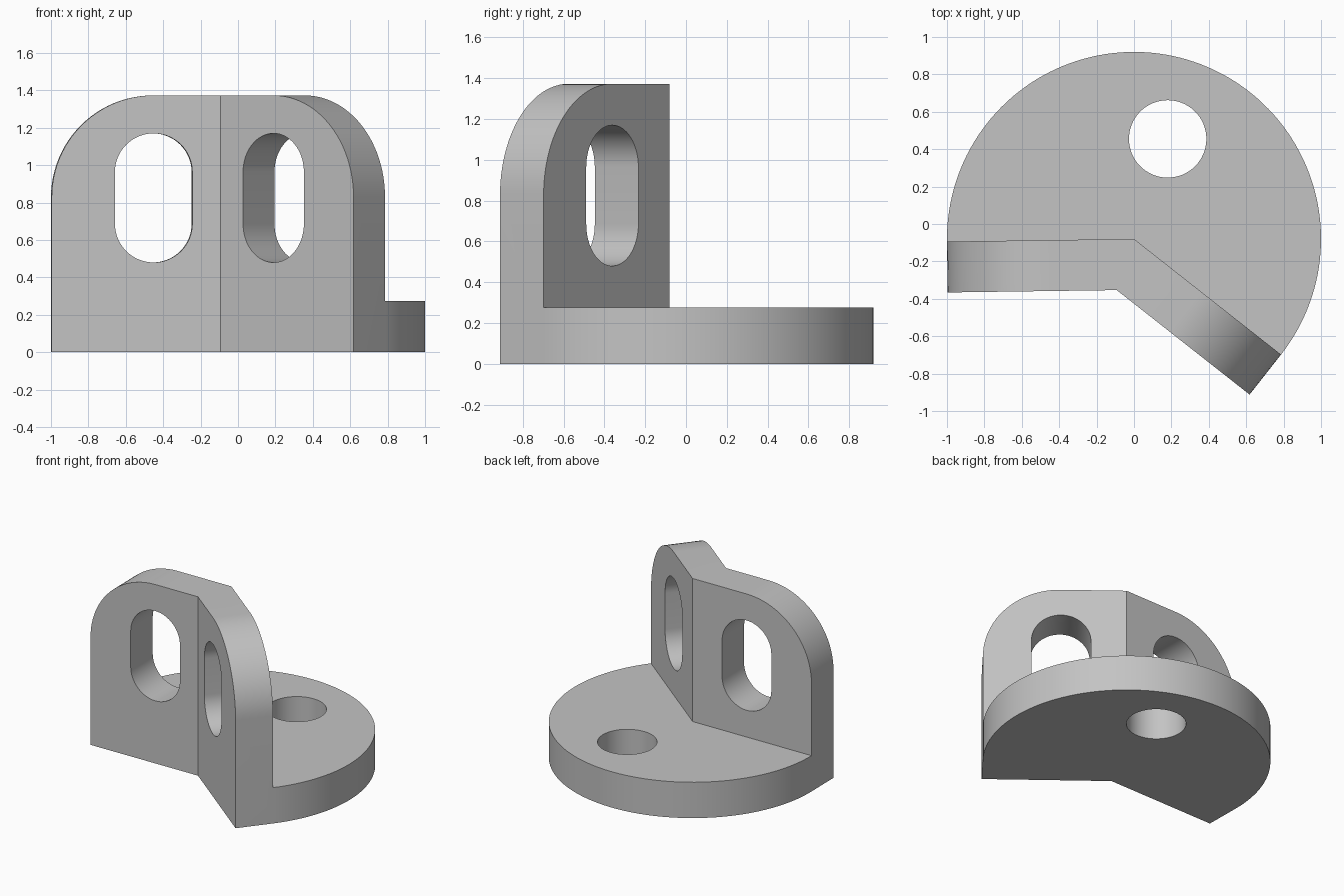
import bpy, bmesh, math
from mathutils import Vector

if "Cube" in bpy.data.objects:
    bpy.data.objects.remove(bpy.data.objects["Cube"])

THICK, TOP, BASE_H = 0.272, 1.373, 0.275
CORNER = Vector((0, -0.08, 0))          # where the two walls fold, centre of the disc
R_ARC, R_SLOT, R_HOLE = 0.545, 0.207, 0.207
SLOT_U, SLOT_LOW, SLOT_HIGH = 0.455, 0.687, 0.963

# each wall: direction along it, and direction through its thickness to the front
WALLS = [(Vector((-1, -0.014, 0)).normalized(), Vector((0.014, -1, 0)).normalized()),
         (Vector((0.786, -0.618, 0)).normalized(), Vector((-0.618, -0.786, 0)).normalized())]
n_sum = WALLS[0][1] + WALLS[1][1]
MITRE = (n_sum * (THICK / n_sum.dot(WALLS[0][1]))).dot(WALLS[0][0])


def arc(cx, cy, r, a0, a1, n):
    return [(cx + r * math.cos(math.radians(a0 + (a1 - a0) * i / n)),
             cy + r * math.sin(math.radians(a0 + (a1 - a0) * i / n))) for i in range(n + 1)]


def on_wall(wall, u, t, z):
    return CORNER + wall[0] * u + wall[1] * t + Vector((0, 0, z))


def loft(bm, ring_a, ring_b, skip_last=False):
    a = [bm.verts.new(p) for p in ring_a]
    b = [bm.verts.new(p) for p in ring_b]
    bm.faces.new(a)
    bm.faces.new(b[::-1])
    n = len(a)
    for i in range(n - 1 if skip_last else n):
        j = (i + 1) % n
        bm.faces.new((a[i], b[i], b[j], a[j]))


def finish(bm, name):
    bmesh.ops.remove_doubles(bm, verts=bm.verts, dist=1e-4)
    bmesh.ops.recalc_face_normals(bm, faces=bm.faces)
    mesh = bpy.data.meshes.new(name)
    bm.to_mesh(mesh)
    bm.free()
    obj = bpy.data.objects.new(name, mesh)
    bpy.context.collection.objects.link(obj)
    return obj


def prism(name, ring_a, ring_b):
    bm = bmesh.new()
    loft(bm, ring_a, ring_b)
    return finish(bm, name)


def combine(target, tool, operation):
    mod = target.modifiers.new(operation.lower(), 'BOOLEAN')
    mod.operation, mod.solver, mod.object = operation, 'EXACT', tool
    bpy.context.view_layer.objects.active = target
    bpy.ops.object.modifier_apply(modifier=mod.name)
    bpy.data.objects.remove(tool)


# folded upright wall with rounded outer corners, open at the shared mitre
def profile(u0):
    return ([(u0, 0), (1, 0)] + arc(1 - R_ARC, TOP - R_ARC, R_ARC, 0, 90, 24) + [(u0, TOP)])


bm = bmesh.new()
for w in WALLS:
    loft(bm, [on_wall(w, u, 0, z) for u, z in profile(0)],
         [on_wall(w, u, THICK, z) for u, z in profile(MITRE)], skip_last=True)
bracket = finish(bm, "angle_bracket")

# round base plate, its straight sides buried inside the walls
start = math.degrees(math.atan2(WALLS[1][0].y, WALLS[1][0].x))
end = math.degrees(math.atan2(WALLS[0][0].y, WALLS[0][0].x)) % 360
plan = arc(CORNER.x, CORNER.y, 1, start, end, 96)
for w, u in ((WALLS[0], 0.9), (WALLS[0], MITRE / 2), (WALLS[1], 0.9)):
    p = on_wall(w, u, THICK / 2, 0)
    plan.append((p.x, p.y))
base = prism("base_plate", [(x, y, 0) for x, y in plan], [(x, y, BASE_H) for x, y in plan])
combine(bracket, base, 'UNION')

# slot through each wall
slot = arc(SLOT_U, SLOT_HIGH, R_SLOT, 0, 180, 32) + arc(SLOT_U, SLOT_LOW, R_SLOT, 180, 360, 32)
for w in WALLS:
    cutter = prism("slot_cutter", [on_wall(w, u, -0.1, z) for u, z in slot],
                   [on_wall(w, u, THICK + 0.1, z) for u, z in slot])
    combine(bracket, cutter, 'DIFFERENCE')

# round hole through the base
hole = arc(0.18, 0.455, R_HOLE, 0, 360, 64)[:-1]
cutter = prism("hole_cutter", [(x, y, -0.1) for x, y in hole], [(x, y, 0.5) for x, y in hole])
combine(bracket, cutter, 'DIFFERENCE')

# plain grey finish
grey = bpy.data.materials.new("light grey")
grey.diffuse_color = (0.55, 0.55, 0.55, 1)
grey.use_nodes = True
grey.node_tree.nodes["Principled BSDF"].inputs["Base Color"].default_value = grey.diffuse_color
bracket.data.materials.clear()
bracket.data.materials.append(grey)
for f in bracket.data.polygons:
    f.material_index = 0
bracket.select_set(True)
bpy.context.view_layer.objects.active = bracket
bpy.ops.object.shade_smooth_by_angle(angle=math.radians(30))
